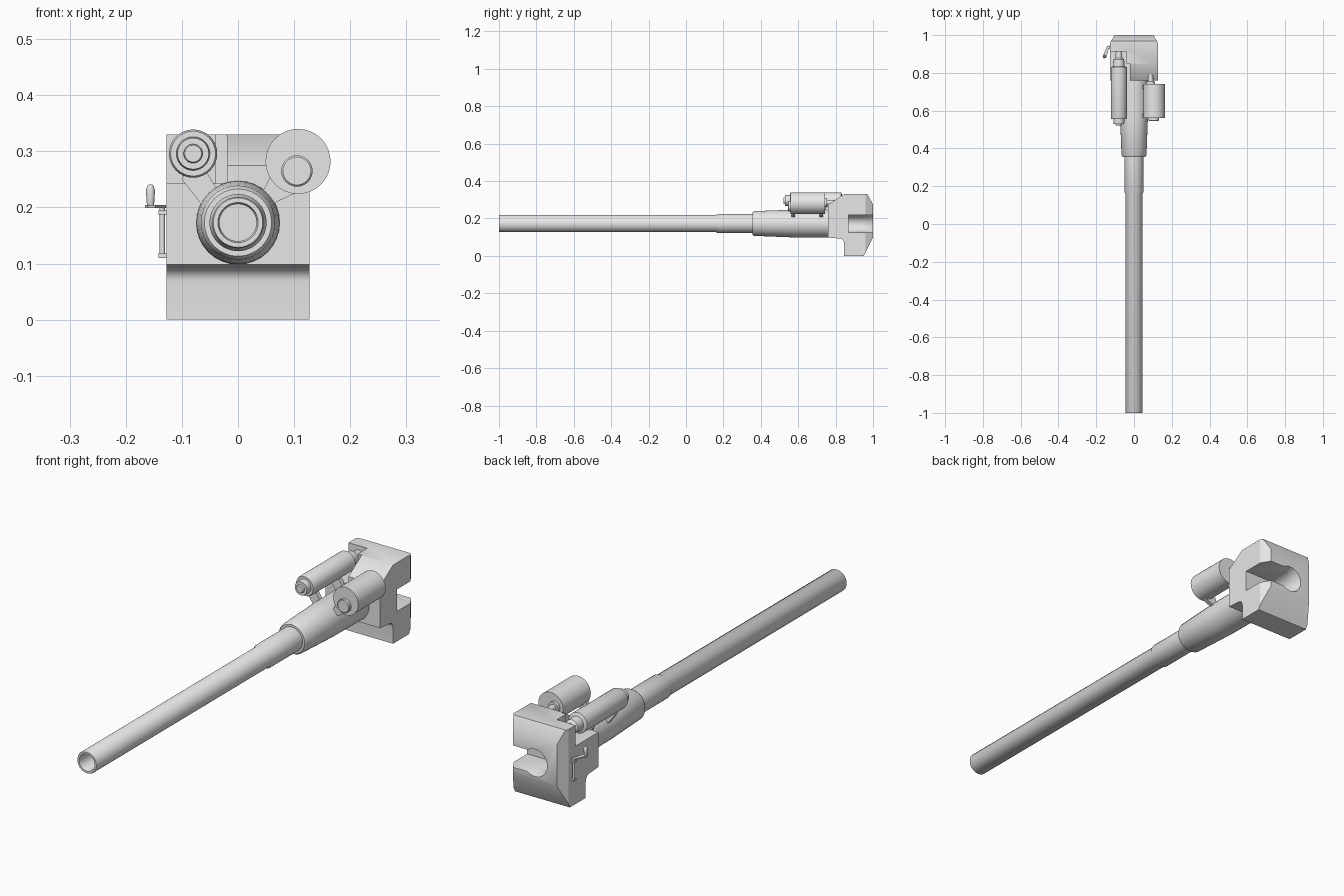
import bpy, bmesh, math
from mathutils import Vector

if "Cube" in bpy.data.objects:
    bpy.data.objects.remove(bpy.data.objects["Cube"])

steel = bpy.data.materials.new("grey steel")
steel.diffuse_color = (0.8, 0.8, 0.8, 1)
steel.use_nodes = True
steel.node_tree.nodes["Principled BSDF"].inputs["Base Color"].default_value = steel.diffuse_color
AXIS_Z = 0.173


def finish(bm, name, angle=35):
    bmesh.ops.remove_doubles(bm, verts=bm.verts, dist=1e-6)
    bmesh.ops.recalc_face_normals(bm, faces=bm.faces)
    me = bpy.data.meshes.new(name)
    bm.to_mesh(me)
    bm.free()
    me.materials.append(steel)
    ob = bpy.data.objects.new(name, me)
    bpy.context.collection.objects.link(ob)
    smooth(ob, angle)
    return ob


def smooth(ob, angle=35):
    bpy.ops.object.select_all(action='DESELECT')
    ob.select_set(True)
    bpy.context.view_layer.objects.active = ob
    bpy.ops.object.shade_smooth_by_angle(angle=math.radians(angle))


def lathe(name, profile, centre, n=32, axis='Y'):
    """Turn (distance along axis, radius) points; ends are capped."""
    bm = bmesh.new()
    rings = []
    for d, r in profile:
        ring = []
        for i in range(n):
            a = 2 * math.pi * i / n
            u, v = r * math.cos(a), r * math.sin(a)
            p = (centre[0] + u, d, centre[1] + v) if axis == 'Y' else (centre[0] + u, centre[1] + v, d)
            ring.append(bm.verts.new(p))
        rings.append(ring)
    for a, b in zip(rings, rings[1:]):
        for i in range(n):
            j = (i + 1) % n
            bm.faces.new((a[i], a[j], b[j], b[i]))
    bm.faces.new(rings[0])
    bm.faces.new(rings[-1])
    return finish(bm, name)


def box(name, lo, hi):
    bm = bmesh.new()
    bmesh.ops.create_cube(bm, size=1)
    for v in bm.verts:
        v.co = [(l + h) / 2 + c * (h - l) for l, h, c in zip(lo, hi, v.co)]
    return finish(bm, name)


def prism(name, pts, lo, hi, axis):
    """Extrude a 2D outline along x (points are y,z), y (x,z) or z (x,y)."""
    bm = bmesh.new()
    def put(p, d):
        return {'X': (d, p[0], p[1]), 'Y': (p[0], d, p[1]), 'Z': (p[0], p[1], d)}[axis]
    a = [bm.verts.new(put(p, lo)) for p in pts]
    b = [bm.verts.new(put(p, hi)) for p in pts]
    bm.faces.new(a)
    bm.faces.new(b)
    for i in range(len(pts)):
        j = (i + 1) % len(pts)
        bm.faces.new((a[i], a[j], b[j], b[i]))
    return finish(bm, name)


def carve(ob, cutter):
    cutter.hide_render = True
    bpy.context.view_layer.objects.active = ob
    m = ob.modifiers.new("cut", 'BOOLEAN')
    m.operation, m.solver, m.object = 'DIFFERENCE', 'EXACT', cutter
    # place the cut ahead of the smoothing step
    ob.modifiers.move(len(ob.modifiers) - 1, 0)
    bpy.ops.object.modifier_apply(modifier=m.name)
    bpy.data.objects.remove(cutter, do_unlink=True)


# Barrel with hollow muzzle and stepped sleeve
lathe("barrel", [(0.80, 0.033), (-0.992, 0.033), (-1.0, 0.036), (-1.0, 0.044),
                 (-0.997, 0.046), (0.16, 0.046), (0.17, 0.051), (0.40, 0.051),
                 (0.84, 0.051)], (0, AXIS_Z))

# Tapered jacket joining the breech
lathe("jacket", [(0.355, 0.045), (0.355, 0.060), (0.365, 0.066), (0.57, 0.074),
                 (0.73, 0.075), (0.84, 0.075)], (0, AXIS_Z))

# Breech block: side outline with a fillet below the front lug
fillet = [(0.82 + 0.025 * math.cos(a), 0.068 + 0.025 * math.sin(a))
          for a in [math.pi / 2 * i / 6 for i in range(7)]]
outline = [(0.95, 0), (0.845, 0)] + fillet + [(0.76, 0.098), (0.76, 0.275), (0.845, 0.33),
                                            (0.97, 0.33), (1.0, 0.275), (1.0, 0.10)]
breech = prism("breech_block", outline, -0.127, 0.127, 'X')

# Chamfered rear corners
for s in (-1, 1):
    tri = [(s * 0.127, 0.96), (s * 0.102, 1.0), (s * 0.102, 1.05), (s * 0.16, 1.05), (s * 0.16, 0.96)]
    carve(breech, prism("corner_cutter", tri, -0.1, 0.5, 'Z'))

# Recess for the left cylinder
recess = [(-0.2, 0.7), (-0.02, 0.7), (-0.02, 0.85), (-0.04, 0.85), (-0.04, 0.912), (-0.2, 0.912)]
carve(breech, prism("recess_cutter", recess, 0.243, 0.5, 'Z'))

# Loading slot with a round inner end, open to the rear and the right
slot = [(0.2, 0.126), (0.2, 0.218)] + [
    (0.046 * math.cos(a), 0.172 + 0.046 * math.sin(a))
    for a in [math.pi / 2 + math.pi * i / 16 for i in range(17)]]
carve(breech, prism("slot_cutter", slot, 0.87, 1.1, 'Y'))
carve(breech, lathe("mouth_cutter", [(0.94, 0.040), (1.003, 0.058)], (0, 0.172)))
smooth(breech)

# Left cylinder with stepped nose and tail
lathe("left_cylinder", [(0.53, 0.017), (0.53, 0.028), (0.555, 0.030), (0.555, 0.040),
                        (0.562, 0.043), (0.83, 0.043), (0.835, 0.030), (0.87, 0.028),
                        (0.88, 0.018), (0.92, 0.016)], (-0.08, 0.296))
lathe("left_cylinder_nose", [(0.522, 0.015), (0.525, 0.017), (0.56, 0.017)], (-0.08, 0.296), 24)

# Right cylinder with front boss and rear rod
lathe("right_cylinder", [(0.56, 0.058), (0.742, 0.058)], (0.107, 0.282))
lathe("right_cylinder_boss", [(0.546, 0.025), (0.549, 0.028), (0.58, 0.028)], (0.105, 0.265), 24)
lathe("right_cylinder_collar", [(0.735, 0.024), (0.755, 0.024)], (0.088, 0.285), 24)
lathe("right_cylinder_rod", [(0.74, 0.014), (0.81, 0.014)], (0.088, 0.285), 24)

# Struts between jacket and cylinders
for i, y in enumerate((0.565, 0.715)):
    prism("right_strut_%d" % i, [(0.03, 0.20), (0.065, 0.208), (0.105, 0.227), (0.11, 0.26), (0.06, 0.26)],
          y, y + 0.018, 'Y')
    prism("left_strut_%d" % i, [(-0.065, 0.205), (-0.1, 0.25), (-0.09, 0.28), (-0.06, 0.27), (-0.03, 0.22)],
          y + 0.03, y + 0.048, 'Y')

# Operating crank on the left side
lathe("crank_shaft", [(0.11, 0.005), (0.20, 0.005)], (-0.135, 0.935), 12, 'Z')
for i, z in enumerate((0.11, 0.187)):
    box("crank_bearing_%d" % i, (-0.142, 0.927, z), (-0.12, 0.943, z + 0.008))
prism("crank_lever", [(-0.128, 0.945), (-0.142, 0.942), (-0.166, 0.888), (-0.160, 0.876), (-0.147, 0.882)],
      0.199, 0.204, 'Z')
lathe("crank_handle", [(0.20, 0.005), (0.21, 0.007), (0.23, 0.008), (0.238, 0.006), (0.241, 0.003)],
      (-0.156, 0.887), 12, 'Z')
